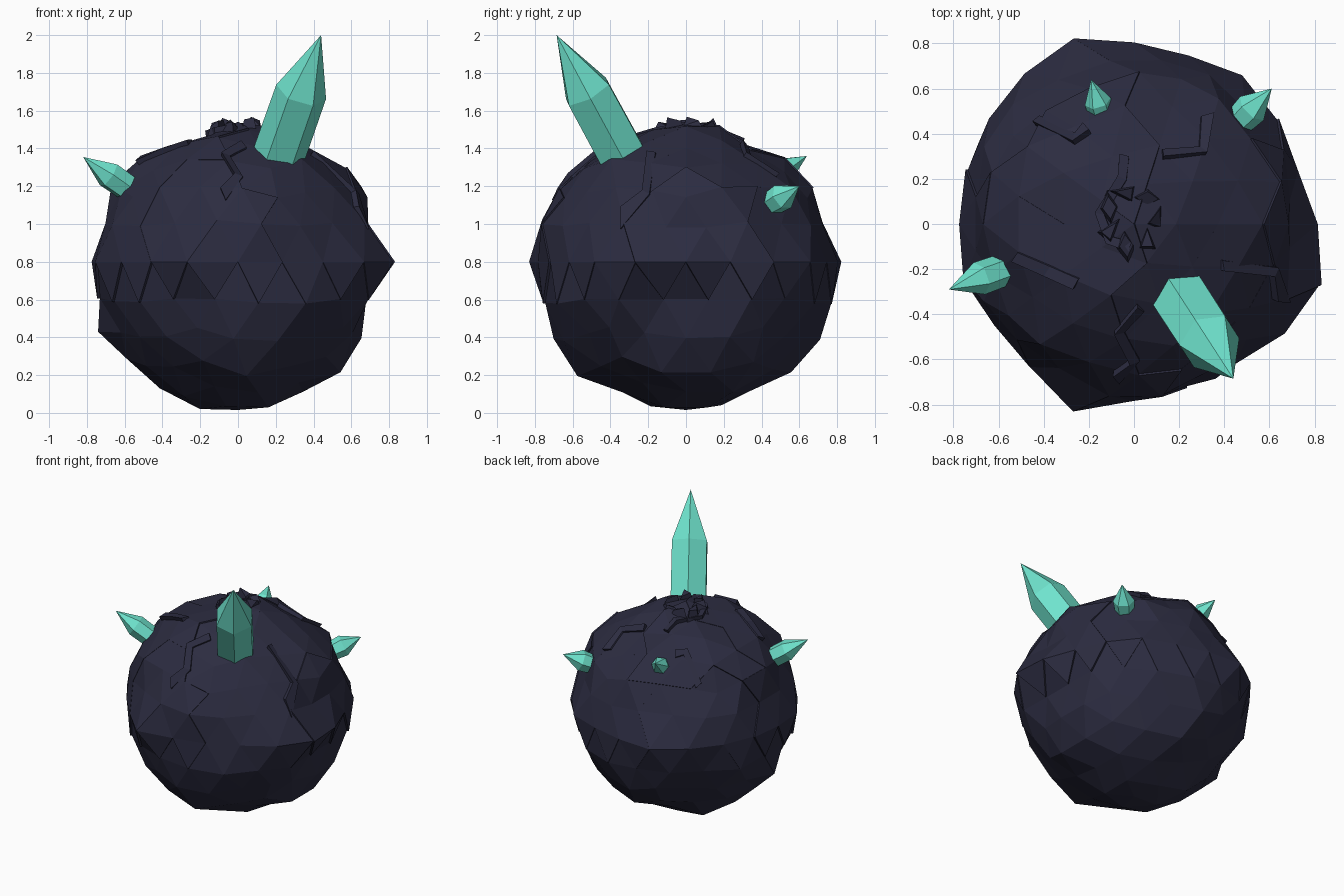
import bpy, bmesh, math, random
from mathutils import Vector
from mathutils.bvhtree import BVHTree

random.seed(11)
if "Cube" in bpy.data.objects:
    bpy.data.objects.remove(bpy.data.objects["Cube"])

CENTRE = Vector((0, 0, 0.8))


def material(name, colour):
    m = bpy.data.materials.new(name)
    m.use_nodes = True
    m.diffuse_color = colour
    m.node_tree.nodes["Principled BSDF"].inputs["Base Color"].default_value = colour
    return m


ROCK = material("dark rock", (0.025, 0.025, 0.052, 1))
CRYSTAL = material("mint crystal", (0.16, 0.78, 0.62, 1))


def finish(bm, name, mat):
    bmesh.ops.recalc_face_normals(bm, faces=bm.faces)
    me = bpy.data.meshes.new(name)
    bm.to_mesh(me)
    bm.free()
    me.materials.append(mat)
    ob = bpy.data.objects.new(name, me)
    bpy.context.collection.objects.link(ob)
    return ob


# Uneven radius for each direction, shared by the core and the crust
EQUATOR = (0.8, 0.75, 0.78, 0.81, 0.78, 0.8, 0.86, 0.82, 0.79, 0.77,
           0.76, 0.78, 0.75, 0.77, 0.86, 0.77, 0.75, 0.76, 0.82, 0.86)
SIDE_OUTLINE = ((-0.75, 0.42), (-0.53, 0.21), (-0.21, 0.01), (0.17, 0.01), (0.4, 0.13),
                (0.56, 0.2), (0.67, 0.4), (0.7, 0.6), (-0.75, 0.6), (-0.7, 1.03),
                (-0.5, 1.37), (-0.2, 1.46), (0.65, 1.2), (0.69, 1.0), (0.42, 1.38))
DEPTH_OUTLINE = ((-0.77, 0.6), (-0.72, 0.4), (-0.6, 0.2), (-0.36, 0.1), (-0.14, 0.01),
                 (0.1, 0.01), (0.35, 0.1), (0.56, 0.2), (0.72, 0.38), (0.79, 0.58),
                 (-0.76, 1.05), (-0.53, 1.32), (0.66, 1.22), (0.74, 1.0), (0.32, 1.42))
OUTLINE = [Vector((x, 0, z)) - CENTRE for x, z in SIDE_OUTLINE]
OUTLINE += [Vector((0, y, z)) - CENTRE for y, z in DEPTH_OUTLINE]
radius = {}


def pick_radius(d):
    if abs(d.z) < 0.03:
        return EQUATOR[round(math.atan2(d.y, d.x) / math.tau * 20) % 20]
    near = max(OUTLINE, key=lambda p: d.dot(p.normalized()))
    if d.dot(near.normalized()) > 0.985:
        return near.length * 0.985
    if d.z < 0:
        return random.uniform(0.745, 0.81)
    return random.uniform(0.725, 0.775) - 0.06 * max(0, d.z - 0.5)


def roughen(v):
    d = v.co.normalized()
    k = tuple(round(c, 3) + 0.0 for c in d)
    if k not in radius:
        radius[k] = pick_radius(d)
    v.co = CENTRE + d * radius[k]
    v.co.z = max(v.co.z, 0)


# Core of the boulder
bm = bmesh.new()
bmesh.ops.create_icosphere(bm, subdivisions=3, radius=1)
for v in bm.verts:
    roughen(v)
finish(bm, "boulder_core", ROCK)

# Broken crust over the upper half, with a toothed lower rim
SEEDS = [Vector((math.cos(a) * r, math.sin(a) * r, h)).normalized()
         for r, h, n in ((1, 0.25, 6), (0.6, 0.8, 4))
         for a in [math.tau * (i + random.random() * 0.6) / n for i in range(n)]]
bm = bmesh.new()
bmesh.ops.create_icosphere(bm, subdivisions=3, radius=1)
low = [f for f in bm.faces if sum(v.co.z > -0.02 for v in f.verts) < 2]
bmesh.ops.delete(bm, geom=low, context='FACES')


def plate(f):
    c = f.calc_center_median()
    return max(range(len(SEEDS)), key=lambda i: c.dot(SEEDS[i]))


layer = bm.faces.layers.int.new("plate")
for f in bm.faces:
    f[layer] = plate(f)
for v in bm.verts:
    roughen(v)
cracks = [e for e in bm.edges if len(e.link_faces) == 2
          and e.link_faces[0][layer] != e.link_faces[1][layer]]
bmesh.ops.split_edges(bm, edges=cracks)
lift = [random.uniform(0.002, 0.016) for s in SEEDS]
for v in bm.verts:
    d = (v.co - CENTRE).normalized()
    v.co += d * lift[v.link_faces[0][layer]]
bm.faces.layers.int.remove(layer)
ground = BVHTree.FromBMesh(bm)
crust = finish(bm, "upper_crust", ROCK)
solid = crust.modifiers.new("thickness", 'SOLIDIFY')
solid.thickness = 0.02
solid.offset = -1


# Raised broken edges that run over the crust, given as plan paths
def on_surface(x, y, height):
    d = Vector((x, y, math.sqrt(max(0.0, 0.6 - x * x - y * y)))).normalized()
    hit = ground.ray_cast(CENTRE, d)[0]
    return hit + d * height


def ridge(name, path, width=0.026):
    bm = bmesh.new()
    rings = []
    for i, (x, y) in enumerate(path):
        a = Vector(path[max(i - 1, 0)])
        b = Vector(path[min(i + 1, len(path) - 1)])
        t = (b - a).normalized()
        side = Vector((-t.y, t.x)) * width
        rings.append([bm.verts.new(on_surface(x + side.x * s, y + side.y * s, h))
                      for s, h in ((-1, -0.03), (-0.7, 0.03), (1, 0.012), (1, -0.03))])
    for p, q in zip(rings, rings[1:]):
        for j in range(4):
            k = (j + 1) % 4
            bm.faces.new((p[j], p[k], q[k], q[j]))
    bm.faces.new(rings[0])
    bm.faces.new(rings[-1][::-1])
    finish(bm, name, ROCK)


RIDGES = {
    "summit_ridge": ((-0.05, 0.33), (-0.06, 0.22), (-0.17, 0.05), (-0.12, -0.08), (-0.02, -0.11)),
    "back_ridge": ((-0.45, 0.48), (-0.28, 0.4), (-0.22, 0.45)),
    "back_corner_ridge": ((0.14, 0.34), (0.33, 0.35), (0.34, 0.5)),
    "side_ridge": ((0.42, -0.2), (0.64, -0.22), (0.65, -0.34)),
    "front_corner_ridge": ((-0.53, -0.15), (-0.4, -0.22), (-0.27, -0.28)),
    "front_ridge": ((0.03, -0.4), (-0.07, -0.5), (0.0, -0.62), (-0.08, -0.68)),
}
for name, path in RIDGES.items():
    ridge(name, path)

# Loose shards on the summit: uneven tilted wedges
for i in range(7):
    bm = bmesh.new()
    a = math.tau * i / 7
    spot = Vector((-0.01 + 0.11 * math.cos(a), 0.02 + 0.12 * math.sin(a), 1.505))
    bmesh.ops.create_cone(bm, cap_ends=True, segments=3 + i % 2, radius1=0.085,
                          radius2=0.05, depth=0.08)
    turn = random.uniform(0, math.tau)
    for v in bm.verts:
        x, y = v.co.x * 0.6, v.co.y
        v.co.x = x * math.cos(turn) - y * math.sin(turn)
        v.co.y = x * math.sin(turn) + y * math.cos(turn)
        v.co += spot
        v.co.z += random.uniform(-0.03, 0.025)
    finish(bm, f"summit_shard_{i + 1}", ROCK)


# Six-sided crystals with pointed tips
def crystal(name, base, tip, r_base, r_shoulder, shoulder, turn=0.0):
    base, tip = Vector(base), Vector(tip)
    axis = tip - base
    rot = axis.to_track_quat('Z', 'Y')
    bm = bmesh.new()
    rings = []
    for t, r in ((-0.1, r_base), (shoulder, r_shoulder)):
        rings.append([bm.verts.new(base + axis * t + rot @ Vector(
            (r * math.cos(turn + k * math.pi / 3), r * math.sin(turn + k * math.pi / 3), 0)))
            for k in range(6)])
    top = bm.verts.new(tip)
    bm.faces.new(rings[0])
    for k in range(6):
        n = (k + 1) % 6
        bm.faces.new((rings[0][k], rings[0][n], rings[1][n], rings[1][k]))
        bm.faces.new((rings[1][k], rings[1][n], top))
    finish(bm, name, CRYSTAL)


crystal("large_crystal", (0.22, -0.345, 1.375), (0.44, -0.685, 2.0), 0.14, 0.138, 0.52, math.pi / 6)
crystal("side_crystal", (-0.57, -0.2, 1.18), (-0.82, -0.29, 1.355), 0.072, 0.075, 0.46)
crystal("back_corner_crystal", (0.435, 0.425, 1.09), (0.61, 0.6, 1.2), 0.06, 0.074, 0.5)
crystal("back_crystal", (-0.145, 0.49, 1.27), (-0.19, 0.64, 1.36), 0.054, 0.06, 0.35)
